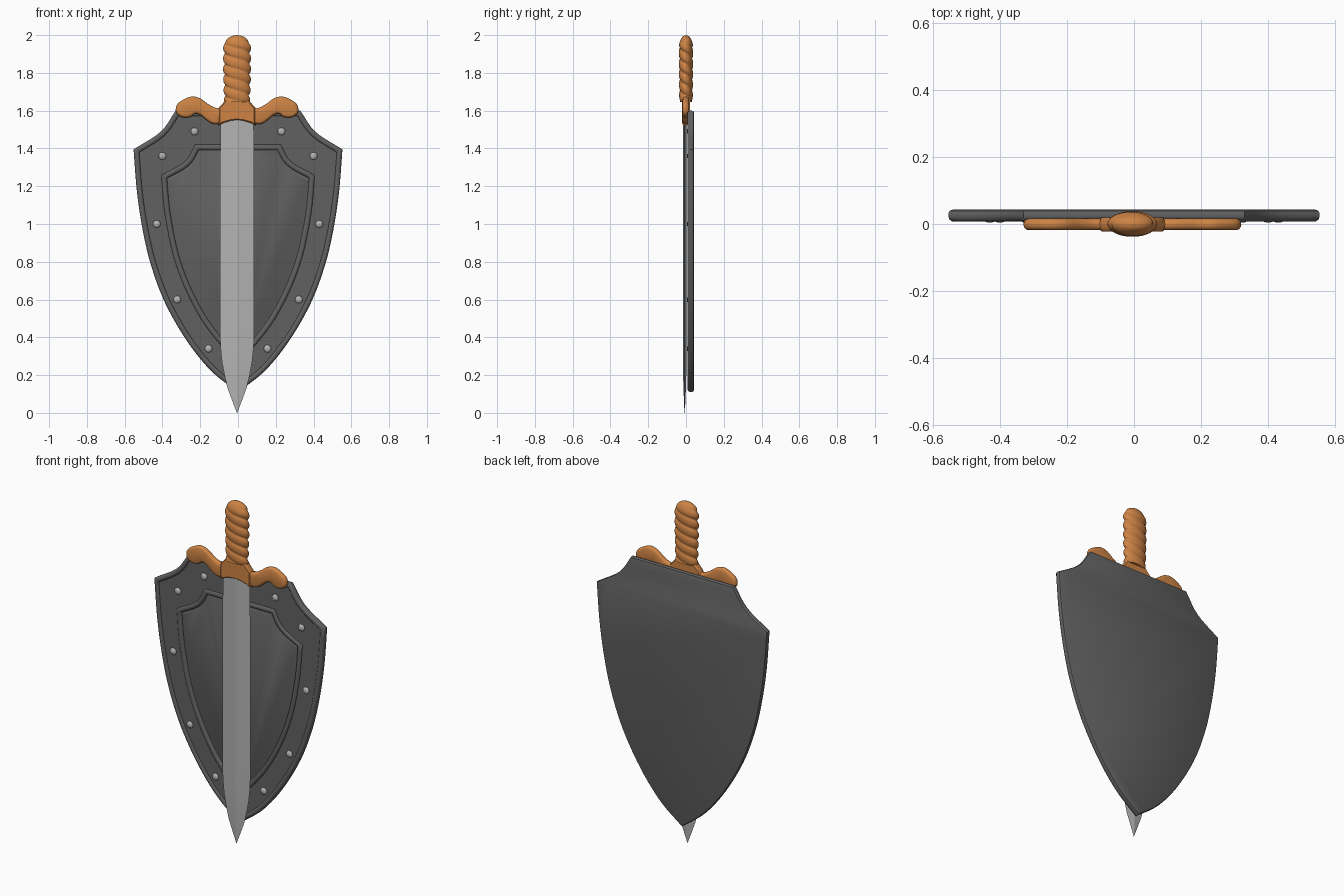
import bpy, bmesh, math
from mathutils import Vector

if "Cube" in bpy.data.objects:
    bpy.data.objects.remove(bpy.data.objects["Cube"])

SX = -0.005  # sword centre line


def material(name, rgb):
    m = bpy.data.materials.new(name)
    m.diffuse_color = (*rgb, 1)
    m.use_nodes = True
    m.node_tree.nodes["Principled BSDF"].inputs["Base Color"].default_value = m.diffuse_color
    return m


COPPER = material("copper", (0.62, 0.23, 0.06))
DARK = material("dark_steel", (0.12, 0.12, 0.12))
STEEL = material("bright_steel", (0.45, 0.45, 0.45))


def spline(pts, n=5):
    """Smooth curve through points (Catmull-Rom)."""
    p = [Vector(a) for a in pts]
    p = [2 * p[0] - p[1]] + p + [2 * p[-1] - p[-2]]
    out = []
    for i in range(1, len(p) - 2):
        a, b, c, d = p[i - 1:i + 3]
        for k in range(n):
            t = k / n
            out.append(0.5 * (2 * b + (c - a) * t + (2 * a - 5 * b + 4 * c - d) * t * t
                              + (3 * b - a - 3 * c + d) * t ** 3))
    return out + [p[-2]]


def mirrored(half):
    return half + [Vector((-q.x, q.y)) for q in reversed(half) if abs(q.x) > 1e-6]


def inset(loop, dist):
    """Offset a clockwise outline inwards with mitred corners."""
    out = []
    for i, q in enumerate(loop):
        d1 = (q - loop[i - 1]).normalized()
        d2 = (loop[(i + 1) % len(loop)] - q).normalized()
        n1, n2 = Vector((d1.y, -d1.x)), Vector((d2.y, -d2.x))
        out.append(q + (n1 + n2) * dist / max(1 + n1.dot(n2), 0.35))
    return out


def loft(name, rings, mat, angle=40):
    """Skin closed rings of 3D points and cap both ends."""
    bm = bmesh.new()
    vs = [[bm.verts.new(p) for p in r] for r in rings]
    n = len(vs[0])
    for a, b in zip(vs, vs[1:]):
        for i in range(n):
            j = (i + 1) % n
            bm.faces.new((a[i], a[j], b[j], b[i]))
    bm.faces.new(vs[0][::-1])
    bm.faces.new(vs[-1])
    bmesh.ops.recalc_face_normals(bm, faces=bm.faces)
    me = bpy.data.meshes.new(name)
    bm.to_mesh(me)
    bm.free()
    me.materials.append(mat)
    ob = bpy.data.objects.new(name, me)
    bpy.context.collection.objects.link(ob)
    bpy.ops.object.select_all(action='DESELECT')
    ob.select_set(True)
    bpy.context.view_layer.objects.active = ob
    bpy.ops.object.shade_smooth_by_angle(angle=math.radians(angle))
    return ob


def ring(outline, dist, y, dx=0):
    return [(q.x + dx, y, q.y) for q in inset(outline, dist)]


def shield_outline(shoulder, side):
    return mirrored(spline(shoulder)[:-1] + spline(side))


# Shield: rounded back edge, rim bead, flat band, inner frame, sunken panel
outer = shield_outline([(0.33, 1.6), (0.41, 1.488), (0.553, 1.395)],
                       [(0.553, 1.395), (0.535, 1.17), (0.505, 0.97), (0.46, 0.78),
                        (0.385, 0.58), (0.27, 0.38), (0.14, 0.22), (0, 0.11)])
inner = shield_outline([(0.225, 1.42), (0.28, 1.33), (0.405, 1.258)],
                       [(0.405, 1.258), (0.392, 1.1), (0.37, 0.96), (0.335, 0.81),
                        (0.275, 0.65), (0.19, 0.49), (0.095, 0.365), (0, 0.27)])
profile = [(outer, 0.012, 0.043), (outer, 0.003, 0.039), (outer, 0, 0.032),
           (outer, 0, 0.022), (outer, 0.003, 0.013), (outer, 0.010, 0.008),
           (outer, 0.020, 0.008), (outer, 0.027, 0.012), (outer, 0.029, 0.016),
           (inner, -0.001, 0.016), (inner, 0.001, 0.011), (inner, 0.008, 0.007),
           (inner, 0.018, 0.007), (inner, 0.025, 0.011), (inner, 0.028, 0.019),
           (inner, 0.035, 0.019), (inner, 0.039, 0.016)]
loft("shield", [ring(*p) for p in profile], DARK)

# Rivets around the band
for x, z in [(0.23, 1.49), (0.40, 1.36), (0.43, 1.0), (0.322, 0.6), (0.156, 0.34)]:
    for s in (-1, 1):
        bpy.ops.mesh.primitive_uv_sphere_add(segments=16, ring_count=8, radius=0.02,
                                             location=(s * x, 0.016, z))
        ob = bpy.context.object
        ob.name = "rivet"
        ob.scale = (1, 0.6, 1)
        ob.data.materials.append(STEEL)
        bpy.ops.object.shade_smooth()

# Blade: flat diamond section tapering to a point
stations = [(1.57, 0.088), (1.0, 0.091), (0.45, 0.091), (0.35, 0.088), (0.27, 0.080),
            (0.2, 0.067), (0.13, 0.050), (0.06, 0.024), (0.0, 0.001)]
rings = []
for z, w in stations:
    t = 0.010 * min(1, 0.1 + w / 0.09)
    rings.append([(SX + w, -0.007, z), (SX, -0.007 + t, z),
                  (SX - w, -0.007, z), (SX, -0.007 - t, z)])
loft("blade", rings, STEEL, 5)

# Guard arms: scrolled outline with rounded edges
arm = mirrored(spline([(0, 1.61), (0.10, 1.612), (0.15, 1.633), (0.195, 1.665), (0.24, 1.675),
                       (0.285, 1.658), (0.318, 1.632), (0.324, 1.595), (0.305, 1.572),
                       (0.275, 1.563), (0.245, 1.568), (0.222, 1.584), (0.195, 1.577),
                       (0.165, 1.553), (0.135, 1.533), (0.10, 1.53), (0, 1.555)], 4))
edge = [(0.014, -1), (0.007, -0.85), (0.002, -0.5), (0, 0), (0.002, 0.5), (0.007, 0.85), (0.014, 1)]
loft("guard_arms", [ring(arm, d, -0.001 + 0.017 * k, SX) for d, k in edge], COPPER, 60)

# Guard centre block with arched lower edge
block = mirrored([Vector(p) for p in [(0.062, 1.658), (0.075, 1.64), (0.097, 1.615), (0.098, 1.522),
                                      (0.07, 1.535), (0.035, 1.545), (0, 1.549)]])
loft("guard_block", [ring(block, 0.5 * d, -0.001 + 0.021 * k, SX) for d, k in edge], COPPER, 40)

# Grip: oval section with a two-start rope twist and domed top
rings, N, Z0, Z1, DOME = [], 48, 1.645, 2.0, 0.07
for i in range(91):
    z = Z0 + (Z1 - Z0) * i / 90
    u = max(0, (z - (Z1 - DOME)) / DOME)
    r = max(0.02, math.sqrt(max(0, 1 - u * u))) * (0.94 + 0.06 * min(1, (z - Z0) / 0.15))
    fade = 1 - u
    loop = []
    for k in range(N):
        a = 2 * math.pi * k / N
        bump = abs(math.sin(a + math.pi * z / 0.056))
        q = r * (1 - 0.17 * fade * (1 - bump) ** 1.3)
        loop.append((SX + 0.074 * q * math.cos(a), 0.038 * q * math.sin(a), z))
    rings.append(loop)
loft("grip", rings, COPPER, 70)
